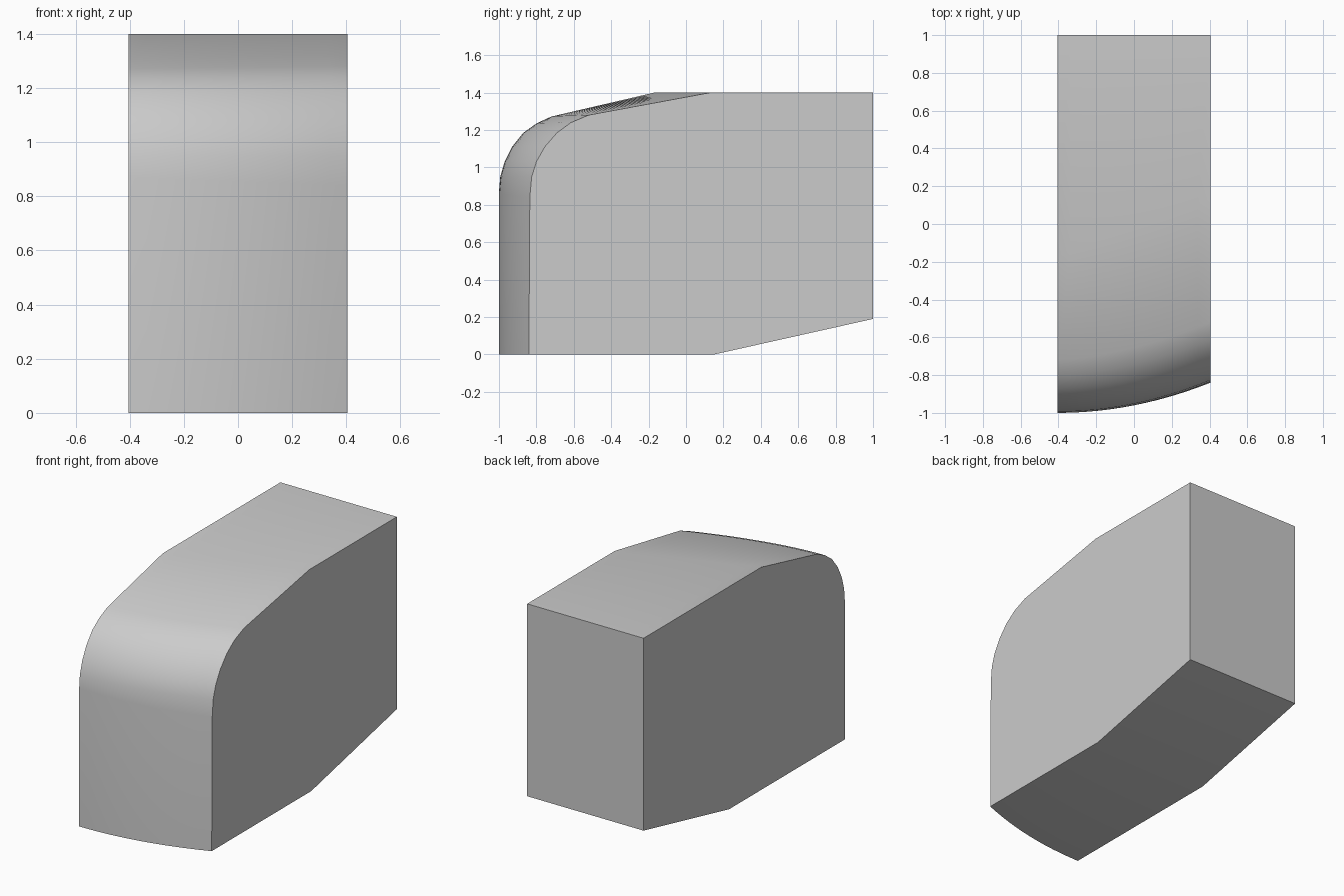
import bpy, bmesh, math

cube = bpy.data.objects.get("Cube")
if cube:
    bpy.data.objects.remove(cube, do_unlink=True)

HALF_WIDTH = 0.405
COLUMNS = 12

# Side outline: y and z on the right side, y and z on the left side, sweep power across
OUTLINE = [
    (-1.0, 0.0, -0.84, 0.0, 2),
    (-1.0, 0.87, -0.835, 0.84, 2),
    (-0.993, 0.95, -0.825, 0.95, 2),
    (-0.97, 1.03, -0.8, 1.03, 2),
    (-0.93, 1.11, -0.755, 1.11, 1.9),
    (-0.87, 1.185, -0.69, 1.185, 1.8),
    (-0.8, 1.235, -0.615, 1.24, 1.7),
    (-0.72, 1.272, -0.52, 1.28, 1.6),
    (-0.17, 1.4, 0.13, 1.4, 1),
    (1.0, 1.4, 1.0, 1.4, 1),
    (1.0, 0.19, 1.0, 0.19, 1),
    (0.15, 0.0, 0.15, 0.0, 1),
]

# Loft the outline across the width
bm = bmesh.new()
rings = []
for i in range(COLUMNS + 1):
    t = i / COLUMNS
    x = HALF_WIDTH * (2 * t - 1)
    rings.append([bm.verts.new((x, ya + (yb - ya) * t ** power, za + (zb - za) * t))
                  for ya, za, yb, zb, power in OUTLINE])

count = len(OUTLINE)
for a, b in zip(rings, rings[1:]):
    for j in range(count):
        k = (j + 1) % count
        bm.faces.new((a[j], a[k], b[k], b[j]))

# Flat side walls
bm.faces.new(rings[0])
bm.faces.new(reversed(rings[-1]))
bmesh.ops.recalc_face_normals(bm, faces=bm.faces[:])

mesh = bpy.data.meshes.new("rounded_housing")
bm.to_mesh(mesh)
bm.free()
housing = bpy.data.objects.new("rounded_housing", mesh)
bpy.context.collection.objects.link(housing)

# Plain grey finish
grey = bpy.data.materials.new("light_grey")
grey.use_nodes = True
colour = (0.6, 0.6, 0.6, 1)
grey.diffuse_color = colour
grey.node_tree.nodes["Principled BSDF"].inputs["Base Color"].default_value = colour
mesh.materials.append(grey)

# Soft curves with crisp outer edges
bpy.ops.object.select_all(action='DESELECT')
housing.select_set(True)
bpy.context.view_layer.objects.active = housing
bpy.ops.object.shade_smooth_by_angle(angle=math.radians(30))
